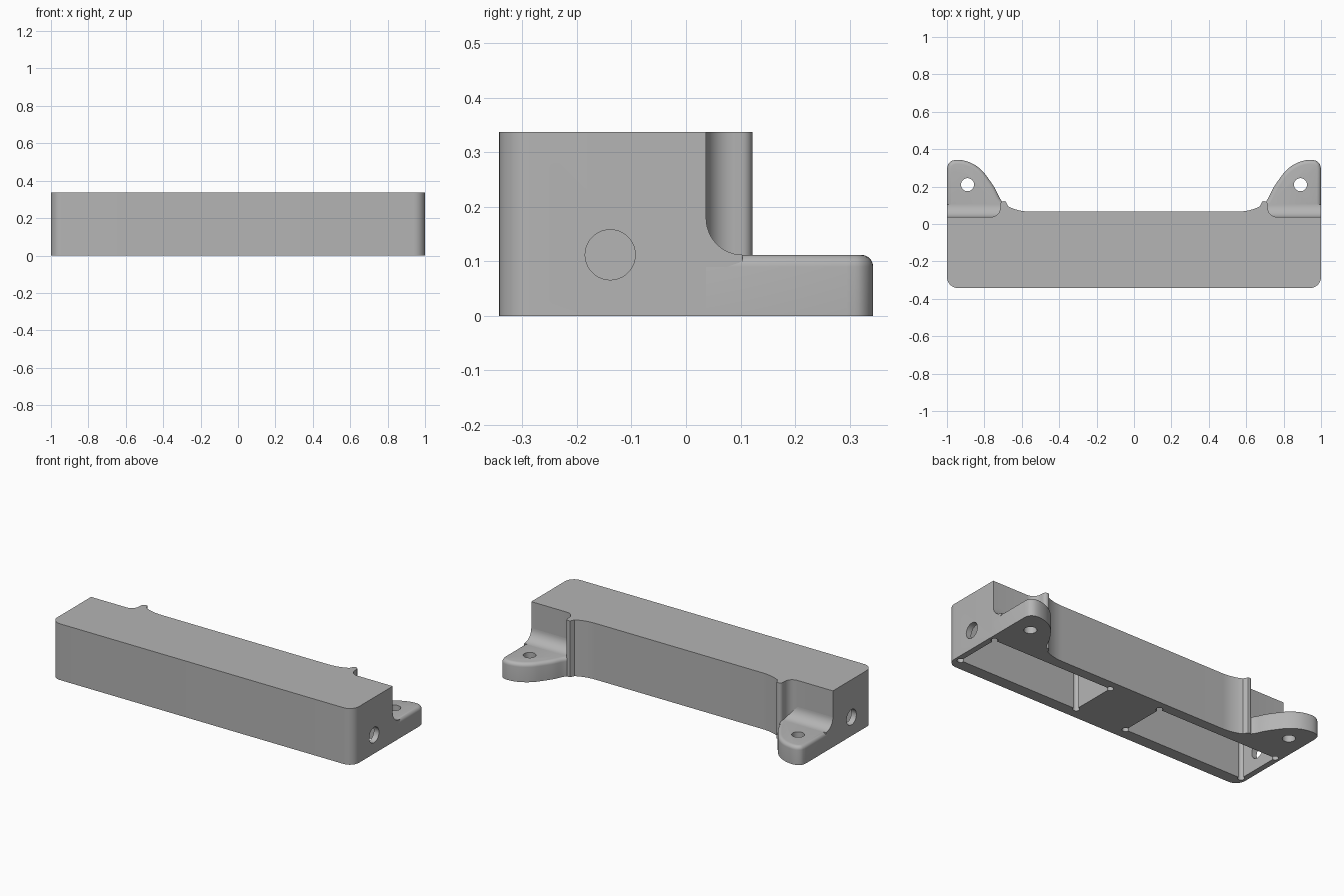
import bpy, bmesh, math
from mathutils import Vector

if "Cube" in bpy.data.objects:
    bpy.data.objects.remove(bpy.data.objects["Cube"], do_unlink=True)

grey = bpy.data.materials.new("plain_grey")
grey.use_nodes = True
colour = (0.46, 0.46, 0.46, 1)
grey.diffuse_color = colour
grey.node_tree.nodes["Principled BSDF"].inputs["Base Color"].default_value = colour

HEIGHT = 0.337
EAR_TOP = 0.112


def arc(cx, cy, r, a0, a1, n=10):
    steps = [math.radians(a0 + (a1 - a0) * i / n) for i in range(n + 1)]
    return [(cx + r * math.cos(a), cy + r * math.sin(a)) for a in steps]


def smooth_path(points, n=4):
    """Catmull-Rom curve through the points."""
    p = [Vector(q) for q in points]
    p = [2 * p[0] - p[1]] + p + [2 * p[-1] - p[-2]]
    out = []
    for a, b, c, d in zip(p, p[1:], p[2:], p[3:]):
        for i in range(n):
            t = i / n
            v = 0.5 * (2 * b + (c - a) * t + (2 * a - 5 * b + 4 * c - d) * t * t
                       + (3 * b - a - 3 * c + d) * t ** 3)
            out.append(tuple(v))
    return out + [tuple(p[-2])]


def prism(name, points, low, high, axis="z", rim=0):
    """Extrude a profile along z (xy points) or x (yz points)."""
    bm = bmesh.new()
    place = (lambda u, v, w: (u, v, w)) if axis == "z" else (lambda u, v, w: (w, u, v))
    face = bm.faces.new([bm.verts.new(place(u, v, low)) for u, v in points])
    ext = bmesh.ops.extrude_face_region(bm, geom=[face])
    top = [g for g in ext["geom"] if isinstance(g, bmesh.types.BMVert)]
    shift = Vector(place(0, 0, high - low))
    bmesh.ops.translate(bm, vec=shift, verts=top)
    if rim:
        edges = [e for e in bm.edges if all(v.co.z > high - 1e-5 for v in e.verts)]
        bmesh.ops.bevel(bm, geom=edges, offset=rim, segments=5, profile=0.5,
                        affect="EDGES", clamp_overlap=False)
    bmesh.ops.recalc_face_normals(bm, faces=bm.faces[:])
    mesh = bpy.data.meshes.new(name)
    bm.to_mesh(mesh)
    bm.free()
    mesh.materials.append(grey)
    obj = bpy.data.objects.new(name, mesh)
    bpy.context.collection.objects.link(obj)
    return obj


def activate(obj):
    for other in bpy.context.selected_objects:
        other.select_set(False)
    bpy.context.view_layer.objects.active = obj
    obj.select_set(True)


def cut(obj, cutter):
    cutter.hide_render = True
    activate(obj)
    mod = obj.modifiers.new("cut", "BOOLEAN")
    mod.operation = "DIFFERENCE"
    mod.solver = "EXACT"
    mod.object = cutter
    bpy.ops.object.modifier_apply(modifier=mod.name)
    bpy.data.objects.remove(cutter, do_unlink=True)


def finish(obj):
    activate(obj)
    bpy.ops.object.shade_smooth_by_angle(angle=math.radians(32))


def mirrored(points, side):
    return [(side * x, y) for x, y in points]


# Main body: rounded front corners, flared ridges and notches at the back
half = arc(0.94, -0.283, 0.06, -90, 0, 8)
half += [(1, 0.037)]
half += arc(0.765, 0.087, 0.05, 270, 180, 8)
half += arc(0.695, 0.102, 0.02, 0, 120, 6)
half += smooth_path([(0.672, 0.094), (0.645, 0.082), (0.61, 0.072), (0.575, 0.067), (0.54, 0.066)])
body = prism("body", half + mirrored(half, -1)[::-1], 0, HEIGHT)

# Underside pockets with round corner reliefs, and side holes
X0, X1, Y0, Y1 = 0.17, 0.966, -0.272, 0.006
ROOF = 0.3
for side in (1, -1):
    corners = [(X0, Y0), (X1, Y0), (X1, Y1), (X0, Y1)]
    cut(body, prism("pocket_cutter", mirrored(corners, side), -0.1, ROOF))
    for x, y in corners:
        relief = arc(side * x, y, 0.019, 0, 345, 23)
        cut(body, prism("relief_cutter", relief, -0.1, ROOF))
    low, high = sorted((side * 0.9, side * 1.1))
    hole = arc(-0.139, EAR_TOP, 0.046, 0, 350, 35)
    cut(body, prism("side_hole_cutter", hole, low, high, axis="x"))
finish(body)

# Mounting ears with rounded top rims, screw holes and wall fillets
rim = smooth_path([(1, 0.295), (0.992, 0.322), (0.97, 0.339), (0.935, 0.343), (0.89, 0.334),
                   (0.85, 0.315), (0.81, 0.283), (0.775, 0.238), (0.743, 0.19),
                   (0.72, 0.143), (0.703, 0.117)])
ear_outline = [(1, 0.03)] + rim + [(0.66, 0.07), (0.66, 0.03)]
fillet_profile = [(0.03, 0.088), (0.03, 0.179)] + arc(0.104, 0.179, 0.067, 180, 270, 12)
fillet_profile += [(0.104, 0.1), (0.07, 0.088)]
for side, word in ((1, "left"), (-1, "right")):
    ear = prism(word + "_ear", mirrored(ear_outline, side), 0, EAR_TOP, rim=0.022)
    screw = arc(side * 0.89, 0.21, 0.035, 0, 350, 35)
    cut(ear, prism("screw_hole_cutter", screw, -0.1, 0.3))
    finish(ear)
    low, high = sorted((side * 0.7, side * 1.0))
    finish(prism(word + "_ear_fillet", fillet_profile, low, high, axis="x"))
